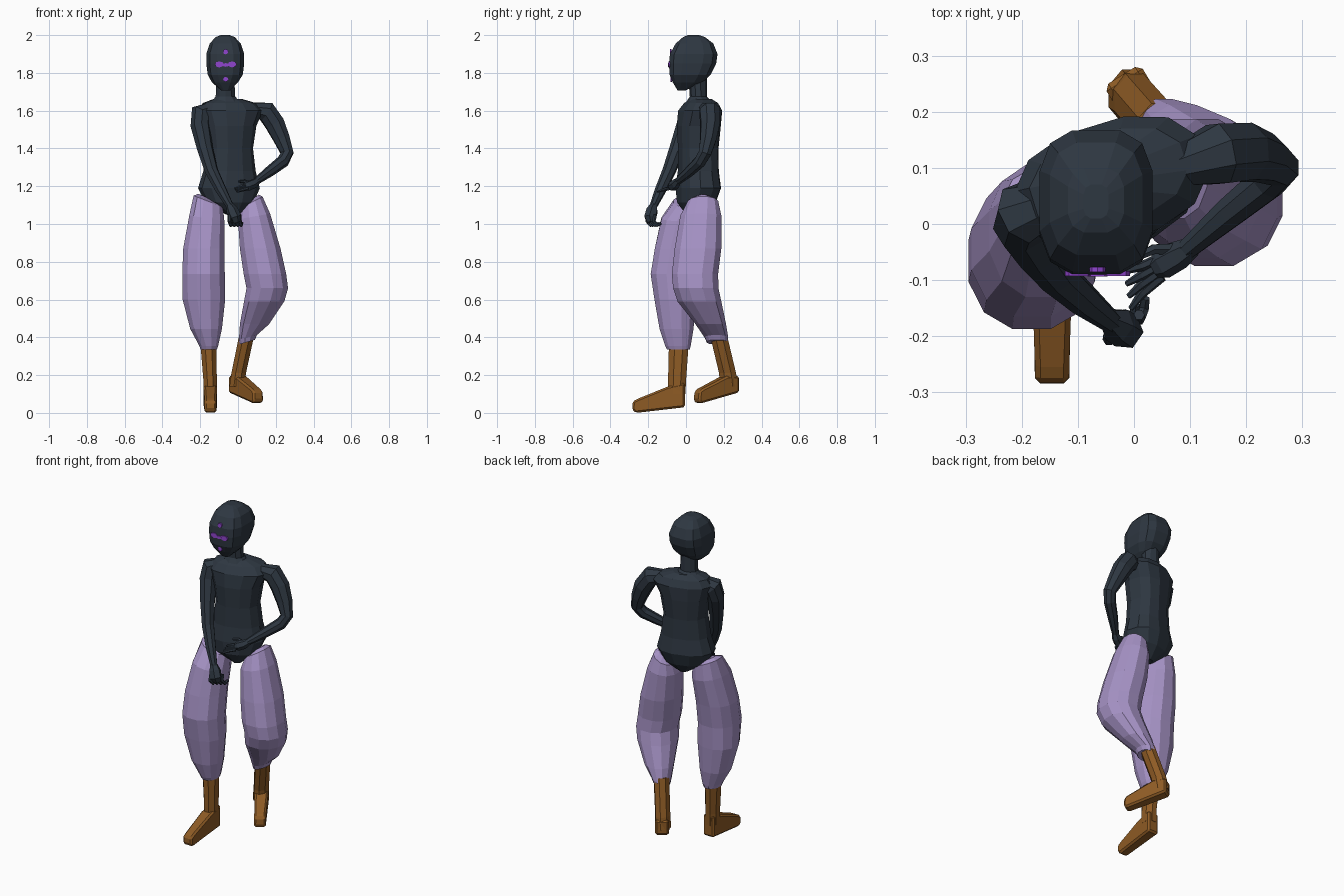
import bpy, bmesh, math
from mathutils import Vector, Matrix, Quaternion


def mat(name, rgb):
    m = bpy.data.materials.new(name)
    m.diffuse_color = (*rgb, 1)
    return m


DARK = mat("dark slate", (0.027, 0.038, 0.053))
LILAC = mat("lilac cloth", (0.38, 0.29, 0.56))
BROWN = mat("brown leather", (0.27, 0.105, 0.018))
PURPLE = mat("bright purple", (0.28, 0.06, 0.62))


def finish(name, bm, material):
    bmesh.ops.recalc_face_normals(bm, faces=bm.faces)
    me = bpy.data.meshes.new(name)
    bm.to_mesh(me)
    bm.free()
    me.materials.append(material)
    ob = bpy.data.objects.new(name, me)
    bpy.context.collection.objects.link(ob)
    return ob


def skin(bm, rings):
    """Join rings of points with quads and cap both ends."""
    vs = [[bm.verts.new(p) for p in r] for r in rings]
    n = len(vs[0])
    for a, b in zip(vs, vs[1:]):
        for i in range(n):
            j = (i + 1) % n
            bm.faces.new((a[i], a[j], b[j], b[i]))
    bm.faces.new(vs[0][::-1])
    bm.faces.new(vs[-1])


def section(n, power):
    """Unit superellipse with a flat side facing front, scaled to fill +-1."""
    pts = []
    for i in range(n):
        a = 2 * math.pi * (i + 0.5) / n
        c, s = math.cos(a), math.sin(a)
        pts.append((math.copysign(abs(c) ** power, c), math.copysign(abs(s) ** power, s)))
    mx, my = max(p[0] for p in pts), max(p[1] for p in pts)
    return [(x / mx, y / my) for x, y in pts]


def loft(name, rings, material, n=12, power=1.0, rot=0.0):
    """Rings are (x0, x1, y0, y1, z[, tilt]): bounds of each level section."""
    bm = bmesh.new()
    unit, turn = section(n, power), Matrix.Rotation(math.radians(rot), 3, 'Z')
    out = []
    for x0, x1, y0, y1, z, *tilt in rings:
        c = Vector(((x0 + x1) / 2, (y0 + y1) / 2, z))
        t = tilt[0] if tilt else 0
        out.append([c + turn @ Vector((x * (x1 - x0) / 2, y * (y1 - y0) / 2, t * x)) for x, y in unit])
    skin(bm, out)
    return finish(name, bm, material)


def tube(bm, path, n=8):
    """Path points are (x, y, z, radius)."""
    pts = [Vector(p[:3]) for p in path]
    q, prev, rings = Quaternion(), Vector((0, 0, 1)), []
    for i, p in enumerate(path):
        d = (pts[min(i + 1, len(pts) - 1)] - pts[max(i - 1, 0)]).normalized()
        q = prev.rotation_difference(d) @ q
        prev = d
        rings.append([pts[i] + q @ Vector((p[3] * math.cos(2 * math.pi * k / n),
                                           p[3] * math.sin(2 * math.pi * k / n), 0)) for k in range(n)])
    skin(bm, rings)


def limb(name, paths, n=8):
    bm = bmesh.new()
    for p in paths:
        tube(bm, p, n)
    return finish(name, bm, DARK)


def foot(name, heel, direction, profile, half):
    """Side profile (forward, z) widened sideways, narrowing at the toe."""
    bm = bmesh.new()
    f = Vector((*direction, 0)).normalized()
    side = Vector((-f.y, f.x, 0))
    rings = []
    for s in (-1, 1):
        rings.append([Vector((*heel, 0)) + f * a + side * s * half * (0.85 if a > 0.2 else 1)
                      + Vector((0, 0, z)) for a, z in profile])
    skin(bm, rings)
    ob = finish(name, bm, BROWN)
    bev = ob.modifiers.new("soft edges", 'BEVEL')
    bev.width, bev.segments = 0.01, 1


# Head and neck
loft("head", [(-0.09, -0.04, -0.045, 0.0, 1.708),
              (-0.138, 0.0, -0.07, 0.09, 1.75),
              (-0.16, 0.025, -0.087, 0.13, 1.79),
              (-0.168, 0.033, -0.09, 0.16, 1.85),
              (-0.168, 0.033, -0.085, 0.167, 1.90),
              (-0.15, 0.015, -0.055, 0.145, 1.955),
              (-0.118, -0.018, -0.015, 0.1, 1.99),
              (-0.09, -0.045, 0.01, 0.07, 2.0)], DARK, 12, 0.65)
loft("neck", [(-0.15, 0.02, -0.005, 0.15, 1.635),
              (-0.118, -0.015, 0.02, 0.11, 1.675),
              (-0.115, -0.02, 0.012, 0.11, 1.78)], DARK, 10)

# Painted face marks
marks = [("brow_mark", 0, 1.912, -0.081, 0.014, 0.014), ("chin_mark", 0, 1.766, -0.078, 0.014, 0.013),
         ("nose_bridge_mark", 0, 1.842, -0.0895, 0.018, 0.01),
         ("right_eye_mark", -0.034, 1.845, -0.088, 0.024, 0.016),
         ("left_eye_mark", 0.034, 1.845, -0.088, 0.024, 0.016)]
for name, dx, z, y, rx, rz in marks:
    bm = bmesh.new()
    skin(bm, [[(-0.065 + dx + rx * math.cos(k * math.pi / 4), y + o, z + rz * math.sin(k * math.pi / 4))
               for k in range(8)] for o in (-0.0045, 0.0045)])
    finish(name, bm, PURPLE)

# Torso, turned so the left shoulder sits back
body = [(-0.03, 0.05, 1.05, 0.03, 0.05), (-0.045, 0.055, 1.115, 0.125, 0.095),
        (-0.048, 0.065, 1.19, 0.16, 0.11), (-0.045, 0.065, 1.28, 0.135, 0.1),
        (-0.045, 0.065, 1.40, 0.12, 0.1), (-0.045, 0.068, 1.52, 0.138, 0.108),
        (-0.04, 0.075, 1.60, 0.17, 0.105), (-0.045, 0.08, 1.64, 0.14, 0.08),
        (-0.055, 0.08, 1.663, 0.07, 0.05)]
loft("torso", [(x - a, x + a, y - b, y + b, z) for x, y, z, a, b in body], DARK, 12, 0.85, 17)

# Arms
limb("right_arm", [[(-0.13, 0.045, 1.615, 0.035), (-0.195, 0.02, 1.585, 0.058), (-0.2, 0.0, 1.52, 0.052),
                    (-0.175, -0.045, 1.40, 0.043), (-0.14, -0.09, 1.28, 0.036),
                    (-0.09, -0.135, 1.18, 0.03), (-0.04, -0.175, 1.09, 0.02)]])
limb("left_arm", [[(0.07, 0.1, 1.61, 0.035), (0.15, 0.125, 1.595, 0.058), (0.195, 0.128, 1.53, 0.055),
                   (0.232, 0.118, 1.45, 0.046), (0.26, 0.1, 1.375, 0.036), (0.238, 0.075, 1.332, 0.034),
                   (0.17, 0.02, 1.28, 0.029), (0.095, -0.045, 1.225, 0.019)]])

# Hands with fingers: right one closed, left one open
right = [[(-0.045, -0.17, 1.1, 0.02), (-0.03, -0.18, 1.07, 0.033), (-0.015, -0.19, 1.035, 0.034),
          (-0.01, -0.185, 1.01, 0.022)]]
for k in range(4):
    x, y = -0.045 + 0.018 * k, -0.198 + 0.012 * k
    right.append([(x, y, 1.05, 0.01), (x, y - 0.008, 1.015, 0.011), (x + 0.008, y + 0.01, 0.993, 0.01),
                  (x + 0.012, y + 0.03, 1.005, 0.008)])
limb("right_hand", right, 6)
left = [[(0.105, -0.04, 1.23, 0.018), (0.08, -0.055, 1.212, 0.026), (0.05, -0.072, 1.2, 0.027),
         (0.035, -0.08, 1.197, 0.018)],
        [(0.075, -0.045, 1.21, 0.012), (0.035, -0.045, 1.225, 0.01), (0.005, -0.06, 1.225, 0.006)]]
for k in range(4):
    left.append([(0.05, -0.06 - 0.011 * k, 1.205 - 0.006 * k, 0.01),
                 (0.015, -0.075 - 0.016 * k, 1.2 - 0.007 * k, 0.009),
                 (-0.018 + 0.004 * k, -0.085 - 0.022 * k, 1.188 - 0.006 * k, 0.005)])
limb("left_hand", left, 6)

# Baggy trouser legs
loft("right_trouser_leg", [(-0.198, -0.112, -0.1, 0.02, 0.335), (-0.205, -0.105, -0.11, 0.025, 0.355),
                           (-0.253, -0.085, -0.14, 0.04, 0.445), (-0.293, -0.068, -0.167, 0.05, 0.6),
                           (-0.295, -0.07, -0.187, 0.055, 0.735), (-0.29, -0.072, -0.165, 0.075, 0.87),
                           (-0.258, -0.072, -0.13, 0.105, 1.03, -0.015),
                           (-0.235, -0.08, -0.065, 0.1, 1.12, -0.03),
                           (-0.21, -0.12, -0.01, 0.07, 1.14, -0.02)], LILAC, 12, 0.9)
loft("left_trouser_leg", [(0.008, 0.09, 0.11, 0.218, 0.375, 0.012), (0.005, 0.1, 0.1, 0.223, 0.4, 0.012),
                          (0.01, 0.165, 0.05, 0.212, 0.47), (0.032, 0.245, -0.045, 0.187, 0.59),
                          (0.045, 0.265, -0.068, 0.172, 0.66), (0.03, 0.255, -0.075, 0.17, 0.735),
                          (0.01, 0.225, -0.06, 0.187, 0.87), (0.0, 0.17, -0.03, 0.187, 1.04, 0.015),
                          (0.015, 0.13, 0.01, 0.17, 1.115, 0.03),
                          (0.045, 0.11, 0.05, 0.13, 1.135, 0.02)], LILAC, 12, 0.9)

# Boots
loft("right_boot_shaft", [(-0.183, -0.11, -0.095, -0.003, 0.1), (-0.183, -0.112, -0.095, 0.0, 0.17),
                          (-0.2, -0.115, -0.09, 0.015, 0.38)], BROWN, 8)
loft("left_boot_shaft", [(-0.045, 0.035, 0.18, 0.275, 0.14), (-0.035, 0.042, 0.175, 0.265, 0.21),
                         (0.008, 0.088, 0.125, 0.215, 0.42)], BROWN, 8)
foot("right_boot_foot", (-0.146, -0.005), (0, -1),
     [(0, 0.03), (0, 0.16), (0.09, 0.14), (0.25, 0.075), (0.278, 0.06), (0.28, 0.015), (0.26, 0.0)], 0.036)
foot("left_boot_foot", (-0.022, 0.265), (0.53, -0.85),
     [(0, 0.108), (0, 0.195), (0.075, 0.195), (0.225, 0.128), (0.245, 0.115), (0.25, 0.065), (0.235, 0.05)], 0.038)
